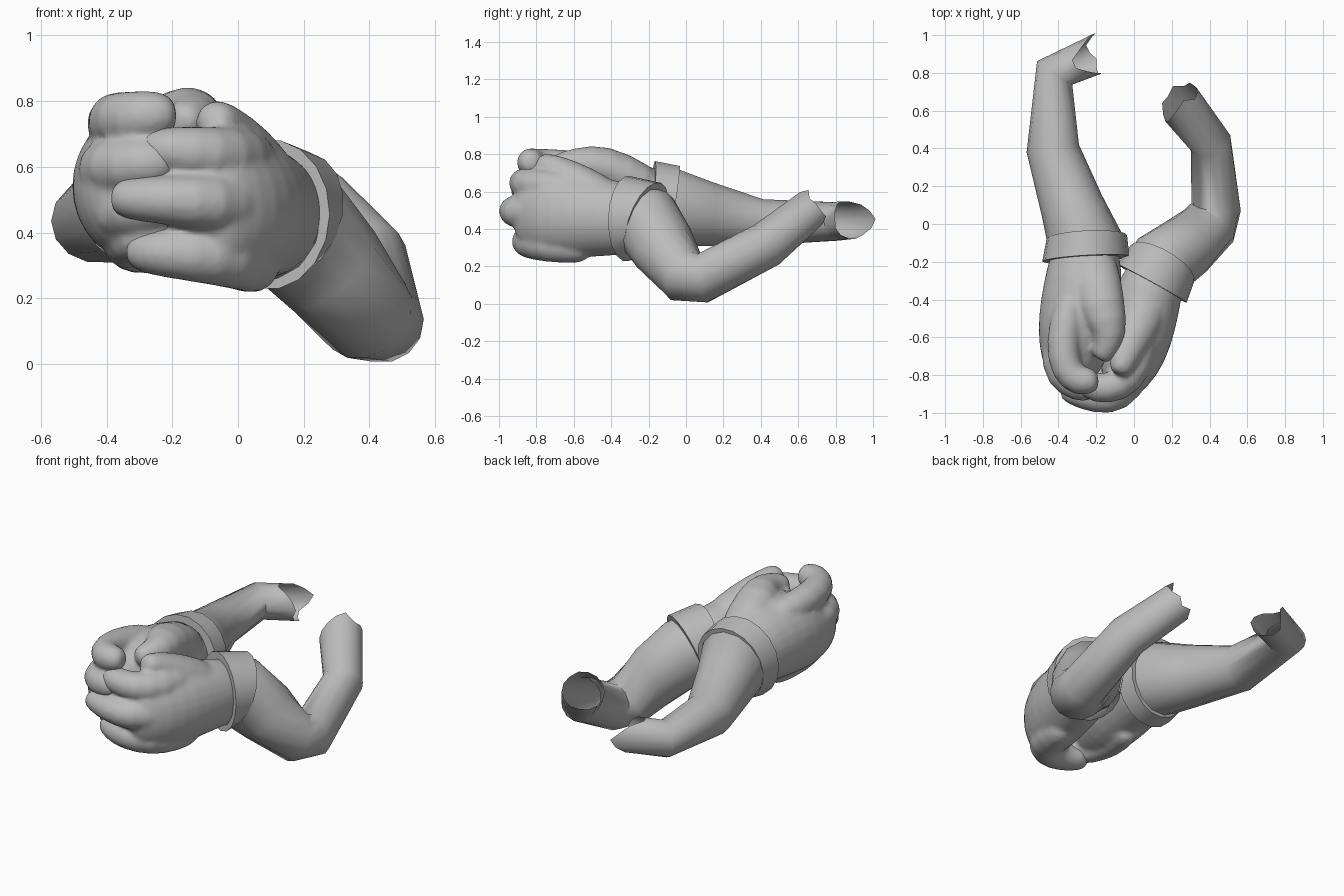
import bpy, bmesh, math
from mathutils import Vector

cube = bpy.data.objects.get("Cube")
if cube:
    bpy.data.objects.remove(cube)

grey = bpy.data.materials.new("plain grey")
grey.use_nodes = True
grey.diffuse_color = (0.5, 0.5, 0.5, 1)
grey.node_tree.nodes["Principled BSDF"].inputs["Base Color"].default_value = (0.5, 0.5, 0.5, 1)


def finish(name, bm):
    bmesh.ops.recalc_face_normals(bm, faces=bm.faces)
    mesh = bpy.data.meshes.new(name)
    bm.to_mesh(mesh)
    bm.free()
    mesh.materials.append(grey)
    obj = bpy.data.objects.new(name, mesh)
    bpy.context.collection.objects.link(obj)
    bpy.ops.object.select_all(action="DESELECT")
    obj.select_set(True)
    bpy.context.view_layer.objects.active = obj
    bpy.ops.object.shade_smooth_by_angle(angle=math.radians(60))
    return obj


def loft(bm, stations, sides=14, closed=False, axes=None, torn=None):
    """Skin elliptical rings (x, y, z, half width, half height) along a path."""
    pts = [Vector(s[:3]) for s in stations]
    rings = []
    for i, s in enumerate(stations):
        ahead = (pts[min(i + 1, len(pts) - 1)] - pts[i]).normalized()
        behind = (pts[i] - pts[max(i - 1, 0)]).normalized()
        t = axes[i].normalized() if axes else (ahead + behind).normalized()
        side = t.cross(Vector((0, 0, 1))).normalized()
        up = side.cross(t)
        ring = []
        for k in range(sides):
            a = math.tau * k / sides
            p = pts[i] + side * math.cos(a) * s[3] + up * math.sin(a) * s[4]
            if torn and i == 0:
                p -= t * torn.get(k, 0)
            ring.append(bm.verts.new(p))
        rings.append(ring)
    for r, q in zip(rings, rings[1:]):
        for k in range(sides):
            n = (k + 1) % sides
            bm.faces.new((r[k], r[n], q[n], q[k]))
    if closed:   # rounded ends
        for end, out in ((0, pts[0] - pts[1]), (-1, pts[-1] - pts[-2])):
            ring, c = rings[end], pts[end]
            out = out.normalized() * min(stations[end][3:])
            tip = bm.verts.new(c + out * 0.55)
            inner = [bm.verts.new(c + (v.co - c) * 0.65 + out * 0.42) for v in ring]
            for k in range(sides):
                n = (k + 1) % sides
                bm.faces.new((ring[k], ring[n], inner[n], inner[k]))
                bm.faces.new((inner[k], inner[n], tip))


def sleeve(name, stations, torn):
    bm = bmesh.new()
    loft(bm, stations, torn=torn)
    finish(name, bm)


def cuff(name, back, back_axis, front, front_axis, width, height):
    """Raised band, wider on top, closed down onto the sleeve and the hand."""
    b, f, ba, fa = map(Vector, (back, front, back_axis, front_axis))
    rows = [(b, 0.75), (b, 0.97), (f, 1.05), (f, 0.8)]
    bm = bmesh.new()
    loft(bm, [(*c, width * k, height * k) for c, k in rows], 18, axes=[ba, ba, fa, fa])
    finish(name, bm)


def hand(name, palm, fingers, thumb):
    """Palm, fingers and thumb blended into one soft skin."""
    bm = bmesh.new()
    loft(bm, palm, closed=True)
    for path in fingers + [thumb]:
        loft(bm, path, 10, closed=True)
    obj = finish(name, bm)
    sub = obj.modifiers.new("rounding", "SUBSURF")
    sub.levels = sub.render_levels = 1
    skin = obj.modifiers.new("skin", "REMESH")
    skin.mode = "VOXEL"
    skin.voxel_size = 0.014
    skin.use_smooth_shade = True
    soft = obj.modifiers.new("soft", "SMOOTH")
    soft.factor = 0.5
    soft.iterations = 4


# Sleeves: open, torn ends towards the back
sleeve("right_sleeve", [(-.23, .885, .45, .105, .105), (-.42, .80, .44, .112, .105),
                        (-.43, .40, .435, .14, .127), (-.33, .10, .48, .168, .178),
                        (-.255, -.10, .52, .20, .215), (-.25, -.18, .525, .20, .21)],
       {0: .08, 1: .03, 2: -.02, 3: -.09, 4: -.09, 5: -.04, 7: .02, 10: .02, 13: .05})
sleeve("left_sleeve", [(.235, .65, .495, .12, .105), (.405, .43, .315, .112, .125),
                       (.435, .09, .137, .132, .135), (.395, -.01, .15, .155, .148),
                       (.275, -.12, .30, .17, .18), (.16, -.20, .425, .185, .20),
                       (.10, -.30, .455, .185, .20)],
       {0: -.05, 1: -.03, 3: .03, 4: .05, 8: .02, 10: .03, 13: -.04})

# Glove cuffs
cuff("right_cuff", (-.25, -.07, .515), (.05, -1, .16), (-.255, -.185, .52), (.06, -1, .08), .22, .235)
cuff("left_cuff", (.15, -.21, .45), (-.48, -.82, .34), (.095, -.315, .455), (-.48, -.87, .03), .2, .218)

# Right fist: each row is height, radius, forward shift and inset
right_rows = [(.745, .088, 0, .025), (.60, .09, -.03, -.005), (.465, .085, -.01, .015), (.375, .07, .02, .06)]
hand("right_hand",
     [(-.25, -.14, .52, .19, .20), (-.27, -.30, .545, .21, .225), (-.285, -.50, .55, .23, .25),
      (-.32, -.66, .53, .195, .225), (-.33, -.78, .53, .15, .19)],
     [[(-.36 + dx, -.42, z - .04, r, r), (-.41 + dx, -.62 + dy, z - .01, r * 1.1, r * 1.1),
       (-.385 + dx, -.78 + dy, z, r * 1.1, r), (-.29, -.835 + dy, z + .01, r, r * .95),
       (-.225, -.83 + dy, z + .015, r * .85, r * .85)] for z, r, dy, dx in right_rows],
     [(-.22, -.22, .63, .15, .12), (-.175, -.45, .745, .14, .125),
      (-.115, -.59, .75, .09, .09), (-.165, -.69, .74, .068, .068)])

# Left fist: the same, with a sideways shift for the tip
left_rows = [(.64, .088, 0, .02), (.49, .092, -.05, -.06), (.328, .092, .02, -.01)]
hand("left_hand",
     [(.11, -.28, .455, .17, .195), (.06, -.42, .46, .19, .212), (.02, -.60, .47, .192, .232),
      (-.03, -.76, .47, .165, .23), (-.07, -.86, .47, .11, .19)],
     [[(.05, -.56, z - .03, r, r), (.02, -.76 + dy * .4, z - .01, r * 1.1, r * 1.1),
       (-.08, -.865 + dy, z, r * 1.1, r), (-.20, -.875 + dy, z + .01, r, r * .9),
       (-.29 + dx, -.83 + dy, z + .015, r * .8, r * .75)] for z, r, dy, dx in left_rows],
     [(.07, -.42, .55, .14, .12), (.005, -.58, .65, .12, .11),
      (-.045, -.69, .72, .085, .08), (-.07, -.765, .745, .07, .068)])
